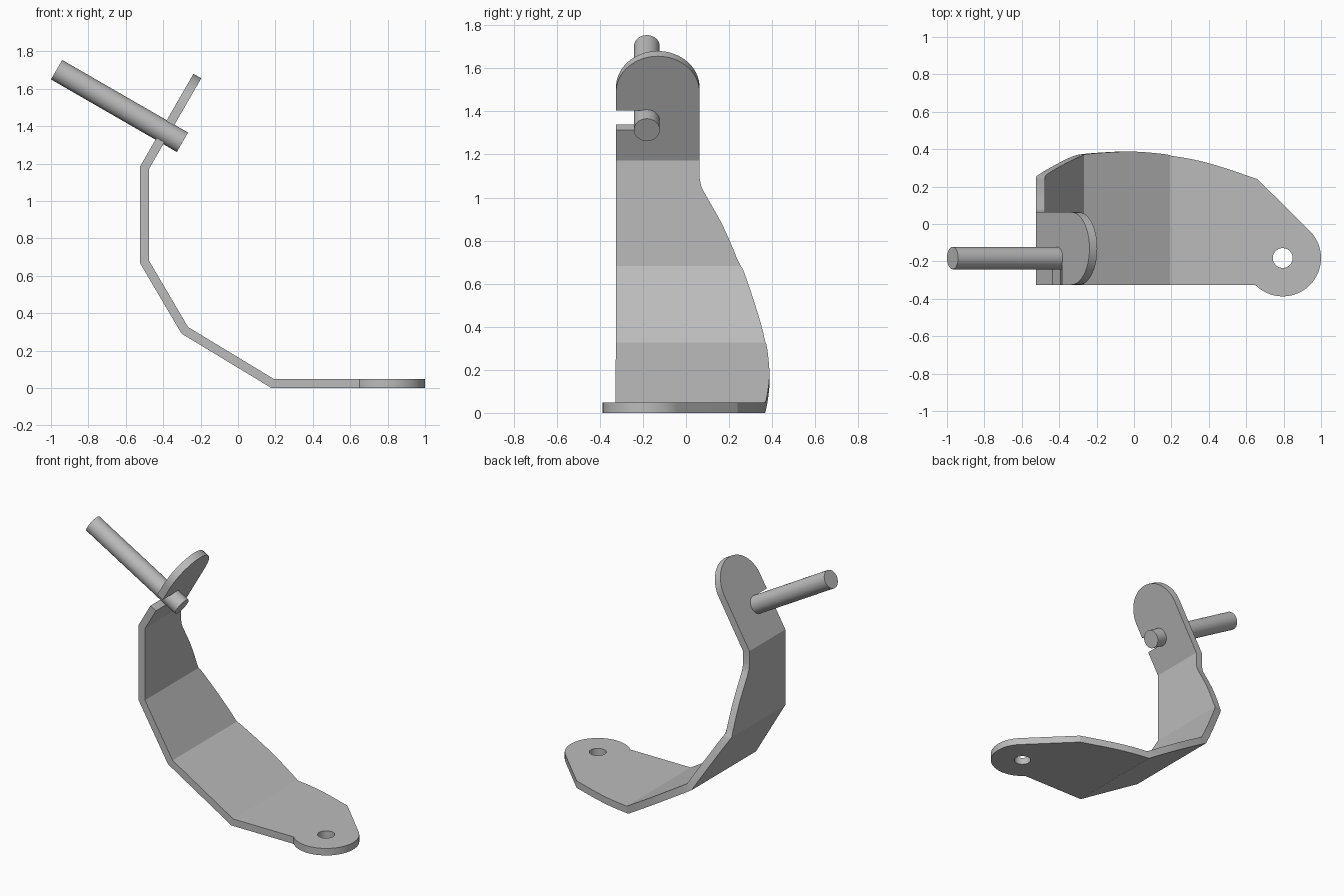
import bpy, bmesh
from math import cos, sin, pi, radians
from mathutils import Vector

if "Cube" in bpy.data.objects:
    bpy.data.objects.remove(bpy.data.objects["Cube"], do_unlink=True)

metal = bpy.data.materials.new("grey metal")
metal.use_nodes = True
grey = (0.5, 0.5, 0.5, 1)
metal.diffuse_color = grey
metal.node_tree.nodes["Principled BSDF"].inputs["Base Color"].default_value = grey

THICK = 0.048
FRONT, BACK = -0.325, 0.063
LUG_R, PIN_Y = 0.205, -0.182

# Outer bend line of the strip in x, z, from foot to tip
path = [Vector(p) for p in [(1, 0), (0.179, 0), (-0.302, 0.291),
                            (-0.524, 0.668), (-0.524, 1.184), (-0.238, 1.68)]]
dirs = [(b - a).normalized() for a, b in zip(path, path[1:])]
normals = [Vector((d.y, -d.x)) for d in dirs]
stations = [0]
for a, b in zip(path, path[1:]):
    stations.append(stations[-1] + (b - a).length)


def bend(s, y, depth):
    """Map a flat strip point to the folded strip, mitred at the folds."""
    i = max(k for k in range(len(dirs)) if k == 0 or stations[k] <= s + 1e-4)
    off = normals[i]
    if i and abs(s - stations[i]) < 1e-3:
        off = (normals[i - 1] + normals[i]) / (1 + normals[i - 1].dot(normals[i]))
    p = path[i] + dirs[i] * (s - stations[i]) + off * depth * THICK
    return p.x, y, p.y


def arc(cs, cy, r, start, end, n=32):
    angles = [radians(start + (end - start) * k / n) for k in range(n + 1)]
    return [(cs + r * cos(a), cy + r * sin(a)) for a in angles]


def spline(pts, n=5):
    """Smooth curve through the points."""
    v = [Vector(p) for p in [pts[0]] + pts + [pts[-1]]]
    out = []
    for p, q, r, t in zip(v, v[1:], v[2:], v[3:]):
        for k in range(n):
            u = k / n
            c = (2 * q + (r - p) * u + (2 * p - 5 * q + 4 * r - t) * u * u
                 + (3 * q - p - 3 * r + t) * u ** 3) / 2
            out.append((c.x, c.y))
    return out + [pts[-1]]


def finish(obj):
    obj.data.materials.clear()
    obj.data.materials.append(metal)
    bpy.ops.object.select_all(action='DESELECT')
    obj.select_set(True)
    bpy.context.view_layer.objects.active = obj
    bpy.ops.object.shade_smooth_by_angle(angle=radians(20))


def cylinder(name, a, b, r):
    a, b = Vector(a), Vector(b)
    bpy.ops.mesh.primitive_cylinder_add(vertices=40, radius=r, depth=(b - a).length,
                                        location=(a + b) / 2)
    obj = bpy.context.object
    obj.name = name
    obj.rotation_euler = (b - a).to_track_quat('Z', 'Y').to_euler()
    return obj


# Flat outline: lug, front edge with slot, rounded tip, swept back edge
slot, half = 2.566, 0.051
tip_r = (BACK - FRONT) / 2
outline = arc(LUG_R, PIN_Y, LUG_R, 135, 315)
outline += [(slot - half, FRONT), (slot - half, PIN_Y),
            (slot + half, PIN_Y), (slot + half, FRONT)]
outline += arc(stations[-1] - tip_r, FRONT + tip_r, tip_r, -90, 90)
outline += spline([(2.243, BACK), (2.2, 0.073), (2.153, 0.098), (2.013, 0.175),
                   (1.833, 0.25), (1.625, 0.314), (1.41, 0.366), (1.2, 0.384),
                   (1.03, 0.386), (0.81, 0.366), (0.6, 0.325), (0.34, 0.24)])

# Fold and thicken the strip
bm = bmesh.new()
bm.faces.new([bm.verts.new((s, y, 0)) for s, y in outline])
for s in stations[1:-1]:
    bmesh.ops.bisect_plane(bm, geom=bm.verts[:] + bm.edges[:] + bm.faces[:],
                           plane_co=(s, 0, 0), plane_no=(1, 0, 0), dist=1e-5)
ext = bmesh.ops.extrude_face_region(bm, geom=bm.faces[:], use_keep_orig=True)
for v in ext["geom"]:
    if isinstance(v, bmesh.types.BMVert):
        v.co.z = 1
for v in bm.verts:
    v.co = bend(*v.co)
bmesh.ops.recalc_face_normals(bm, faces=bm.faces[:])
mesh = bpy.data.meshes.new("folded_bracket")
bm.to_mesh(mesh)
bm.free()
bracket = bpy.data.objects.new("folded_bracket", mesh)
bpy.context.collection.objects.link(bracket)

# Bolt hole in the lug
cutter = cylinder("hole_cutter", (1 - LUG_R, PIN_Y, -0.1), (1 - LUG_R, PIN_Y, 0.2), 0.053)
cutter.hide_render = True
cut = bracket.modifiers.new("bolt_hole", 'BOOLEAN')
cut.operation, cut.solver, cut.object = 'DIFFERENCE', 'EXACT', cutter
bpy.context.view_layer.objects.active = bracket
bpy.ops.object.modifier_apply(modifier=cut.name)
bpy.data.objects.remove(cutter, do_unlink=True)
finish(bracket)

# Pin through the slot
pin = cylinder("pin", (-0.97, PIN_Y, 1.702), (-0.297, PIN_Y, 1.314), 0.06)
finish(pin)
